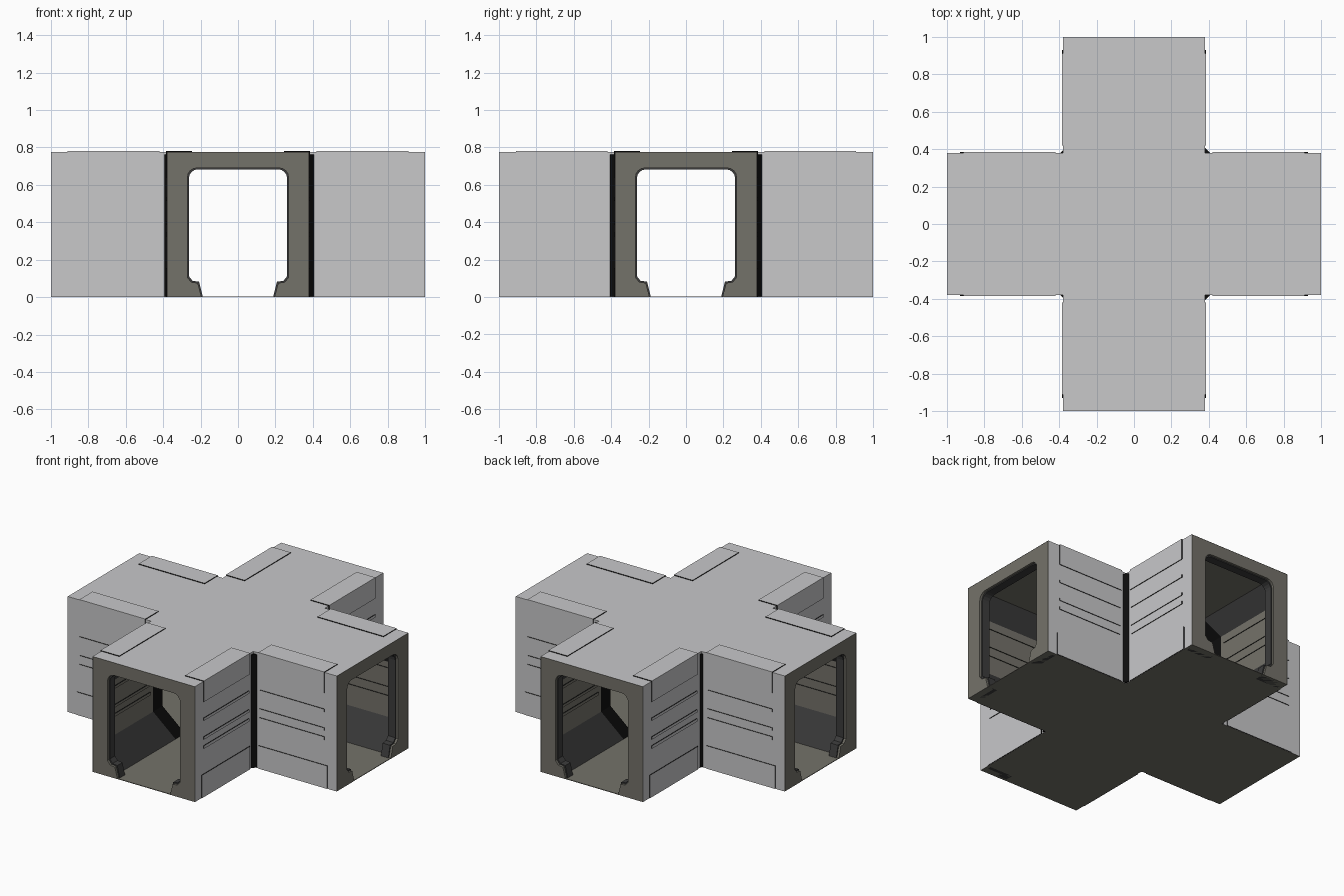
import bpy, bmesh, math
from mathutils import Matrix

if "Cube" in bpy.data.objects:
    bpy.data.objects.remove(bpy.data.objects["Cube"])


def material(name, r, g, b):
    m = bpy.data.materials.new(name)
    m.diffuse_color = (r, g, b, 1)
    m.use_nodes = True
    m.node_tree.nodes["Principled BSDF"].inputs["Base Color"].default_value = m.diffuse_color
    return m


GREY = material("light grey hull", 0.58, 0.58, 0.59)
BROWN = material("warm grey frame", 0.175, 0.168, 0.142)
DARK = material("dark grey panel", 0.045, 0.045, 0.045)
BLACK = material("black trim", 0.004, 0.004, 0.004)

W, H, L = 0.38, 0.776, 1.0          # arm half width, height, reach
CROSS = [(W, L), (-W, L), (-W, W), (-L, W), (-L, -W), (-W, -W),
         (-W, -L), (W, -L), (W, -W), (L, -W), (L, W), (W, W)]
MIRROR = Matrix.Diagonal((-1, 1, 1, 1))


def finish(name, bm, mats):
    bmesh.ops.remove_doubles(bm, verts=bm.verts, dist=1e-5)
    me = bpy.data.meshes.new(name)
    bm.to_mesh(me)
    bm.free()
    for m in mats:
        me.materials.append(m)
    ob = bpy.data.objects.new(name, me)
    bpy.context.collection.objects.link(ob)
    return ob


def prism(bm, profile, y0, y1, mat=None):
    """Extrude a closed x-z profile along y; mat(face) picks the slot."""
    a = [bm.verts.new((x, y0, z)) for x, z in profile]
    b = [bm.verts.new((x, y1, z)) for x, z in profile]
    n = len(a)
    faces = [bm.faces.new(a), bm.faces.new(b[::-1])]
    for i in range(n):
        j = (i + 1) % n
        faces.append(bm.faces.new((a[j], a[i], b[i], b[j])))
    bmesh.ops.recalc_face_normals(bm, faces=faces)
    if mat:
        for f in faces:
            f.material_index = mat(f)


def four_arms(name, build, mats, mirrored=False):
    """Build one arm part along +y and repeat it around the cross."""
    bm = bmesh.new()
    for k in range(4):
        for flip in ((False, True) if mirrored else (False,)):
            part = bmesh.new()
            build(part)
            if flip:
                bmesh.ops.transform(part, matrix=MIRROR, verts=part.verts)
                bmesh.ops.reverse_faces(part, faces=part.faces)
            bmesh.ops.rotate(part, verts=part.verts, cent=(0, 0, 0),
                             matrix=Matrix.Rotation(k * math.pi / 2, 3, 'Z'))
            tmp = bpy.data.meshes.new("tmp")
            part.to_mesh(tmp)
            part.free()
            bm.from_mesh(tmp)
            bpy.data.meshes.remove(tmp)
    return finish(name, bm, mats)


# Outer hull: walls and roof of the cross, open at the four ends
bm = bmesh.new()
low = [bm.verts.new((x, y, 0)) for x, y in CROSS]
top = [bm.verts.new((x, y, H)) for x, y in CROSS]
bm.faces.new(top)
for i in range(12):
    j = (i + 1) % 12
    if not (abs(CROSS[i][0]) == L == abs(CROSS[j][0]) or
            abs(CROSS[i][1]) == L == abs(CROSS[j][1])):
        bm.faces.new((low[i], low[j], top[j], top[i]))
finish("outer_hull", bm, [GREY])


# Floor plate and ceiling plate
def slab(name, z0, z1, mat, s):
    bm = bmesh.new()
    f = bm.faces.new([bm.verts.new((x * s, y * s, z0)) for x, y in CROSS])
    r = bmesh.ops.extrude_face_region(bm, geom=[f])
    up = [v for v in r["geom"] if isinstance(v, bmesh.types.BMVert)]
    bmesh.ops.translate(bm, verts=up, vec=(0, 0, z1 - z0))
    bmesh.ops.recalc_face_normals(bm, faces=bm.faces)
    finish(name, bm, [mat])


slab("floor", 0.0, 0.004, BROWN, 0.999)
slab("ceiling", 0.70, 0.71, BROWN, 0.98)


# End frames with rounded upper corners and small feet
def frame_profile(outer, d):
    w, t, r = 0.27 - d, 0.69 - d, 0.05
    half = [(outer, 0.0), (0.195 - d, 0.0), (0.215 - d, 0.075 + d),
            (0.25 - d, 0.08 + d), (w, 0.105 + d)]
    half += [(w - r + r * math.cos(a), t - r + r * math.sin(a))
             for a in [i * math.pi / 8 for i in range(5)]]
    edge = half[1:]
    top = H - 0.001 if d == 0 else 0.74
    return [(outer, top), (outer, 0)] + edge + \
        [(-x, z) for x, z in edge[::-1]] + [(-outer, 0), (-outer, top)]


four_arms("end_frame", lambda b: prism(b, frame_profile(W - 0.001, 0), 0.955, L), [BROWN])
four_arms("frame_seal", lambda b: prism(b, frame_profile(0.36, 0.007), 0.93, 0.985), [DARK])

# Tunnel lining: sloped panels and upright walls, mitred at the crossing
LINING = [(0.23, 0.0), (0.33, 0.20), (0.33, 0.57), (0.255, 0.70)]


def lining(b):
    for i, slot in enumerate((1, 0, 1)):
        (x0, z0), (x1, z1) = LINING[i:i + 2]
        for s0, s1, m in ((0, 0.10, 2), (0.10, None, slot)):
            e0 = 0.96 if s1 is None else x0 + s1
            e1 = 0.96 if s1 is None else x1 + s1
            f = b.faces.new([b.verts.new(p) for p in (
                (x0, x0 + s0, z0), (x0, e0, z0), (x1, e1, z1), (x1, x1 + s0, z1))])
            f.normal_update()
            if f.normal.x > 0:
                f.normal_flip()
            f.material_index = m


four_arms("tunnel_lining", lining, [BROWN, DARK, BLACK], True)


# Raised cover plates and ribs; their narrow edges are black
def big_face(f):
    return 0 if f.calc_area() > 0.005 else 1


RIBS = [(0.325, 0.345), (0.387, 0.405), (0.513, 0.531)]
T = 0.005


def top_cover(b):
    prism(b, [(W, 0.64), (W + T, 0.64), (W + T, H + T), (0.245, H + T),
              (0.245, H), (W, H)], 0.42, 0.91, big_face)


def bottom_cover(b):
    prism(b, [(W, 0.001), (W + T, 0.001), (W + T, 0.155), (W, 0.155)],
          0.42, 0.93, big_face)


def ribs(x, y0, y1):
    def build(b):
        for z0, z1 in RIBS:
            prism(b, [(x, z0), (x + T, z0), (x + T, z1), (x, z1)], y0, y1, big_face)
    return build


four_arms("roof_edge_cover", top_cover, [GREY, BLACK], True)
four_arms("base_cover", bottom_cover, [GREY, BLACK], True)
four_arms("outer_rib", ribs(W, 0.43, 0.91), [GREY, BLACK], True)
four_arms("inner_rib", ribs(0.33 - T, 0.46, 0.91), [BROWN, BLACK], True)

# Black corner strips where the arms meet
bm = bmesh.new()
for sx in (-1, 1):
    for sy in (-1, 1):
        s = 0.026 if sx > 0 else 0.014
        tri = [(W, W), (W + s, W), (W, W + s)]
        lo = [bm.verts.new((sx * x, sy * y, 0.002)) for x, y in tri]
        hi = [bm.verts.new((sx * x, sy * y, 0.762)) for x, y in tri]
        bm.faces.new(lo)
        bm.faces.new(hi)
        for i in range(3):
            j = (i + 1) % 3
            bm.faces.new((lo[i], lo[j], hi[j], hi[i]))
bmesh.ops.recalc_face_normals(bm, faces=bm.faces)
finish("corner_strip", bm, [BLACK])
